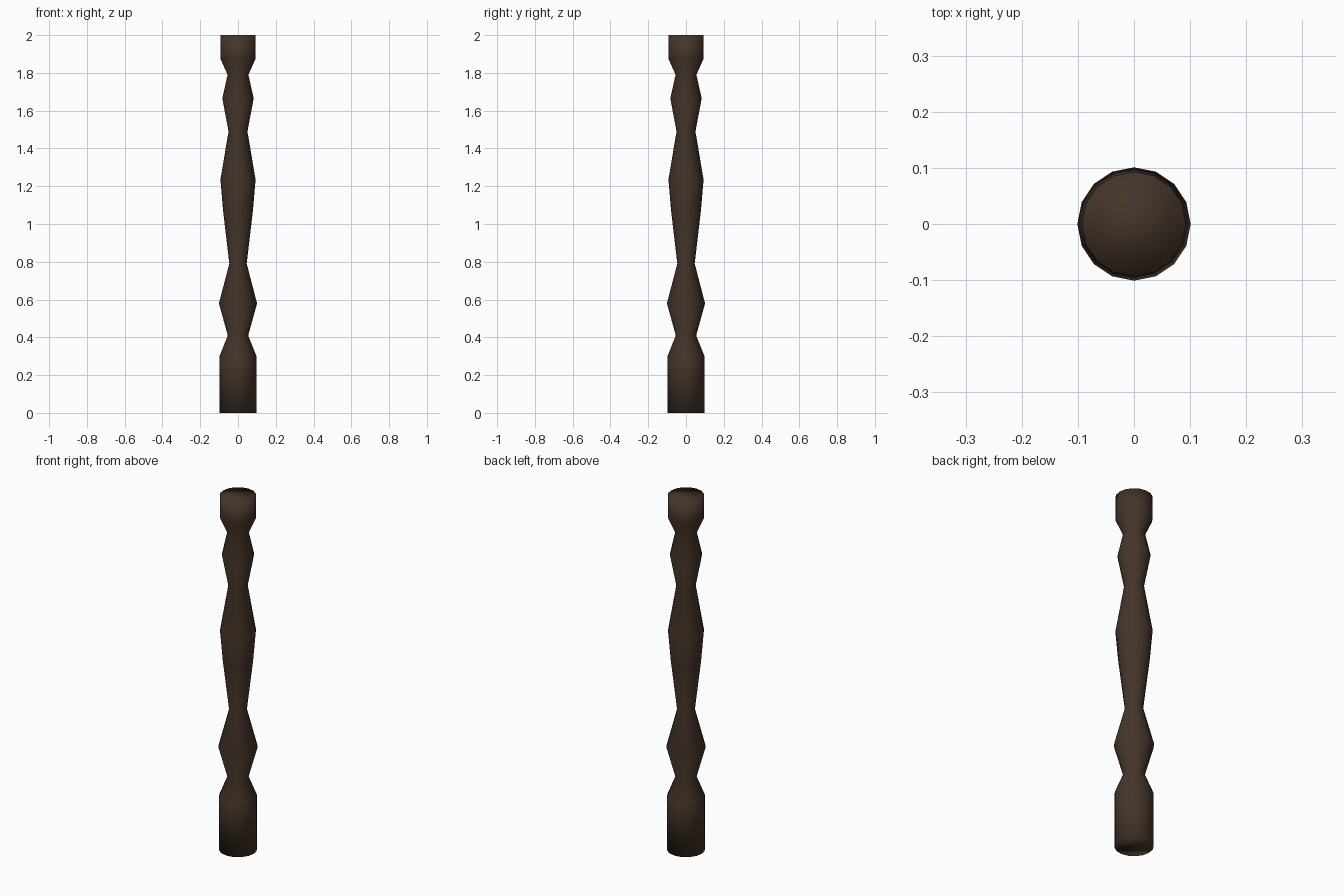
import bpy, bmesh, math

cube = bpy.data.objects.get("Cube")
if cube:
    bpy.data.objects.remove(cube, do_unlink=True)

# Dark stained wood
wood = bpy.data.materials.new("dark_brown_wood")
wood.use_nodes = True
colour = (0.058, 0.035, 0.022, 1)
wood.diffuse_color = colour
wood.node_tree.nodes["Principled BSDF"].inputs["Base Color"].default_value = colour

SIDES = 16
# Turned profile: radius, height
PROFILE = [
    (0.098, 0), (0.098, 0.30),                    # foot block
    (0.054, 0.41), (0.101, 0.58), (0.046, 0.79),  # lower bulb
    (0.079, 1.07), (0.093, 1.235), (0.05, 1.49),  # long belly
    (0.083, 1.665), (0.055, 1.79),                # upper bulb
    (0.093, 1.875), (0.093, 2.0),                 # head block
]


def turned_post(name, profile, material):
    bm = bmesh.new()
    rings = []
    for radius, height in profile:
        angles = [math.tau * i / SIDES for i in range(SIDES)]
        rings.append([bm.verts.new((radius * math.cos(a), radius * math.sin(a), height))
                      for a in angles])
    for low, high in zip(rings, rings[1:]):
        for i in range(SIDES):
            j = (i + 1) % SIDES
            bm.faces.new((low[i], low[j], high[j], high[i]))
    # End caps
    bm.faces.new(rings[0][::-1])
    bm.faces.new(rings[-1])
    for face in bm.faces:
        face.smooth = True
    mesh = bpy.data.meshes.new(name)
    bm.to_mesh(mesh)
    bm.free()
    mesh.materials.append(material)
    post = bpy.data.objects.new(name, mesh)
    bpy.context.collection.objects.link(post)
    return post


turned_post("turned_baluster", PROFILE, wood)
